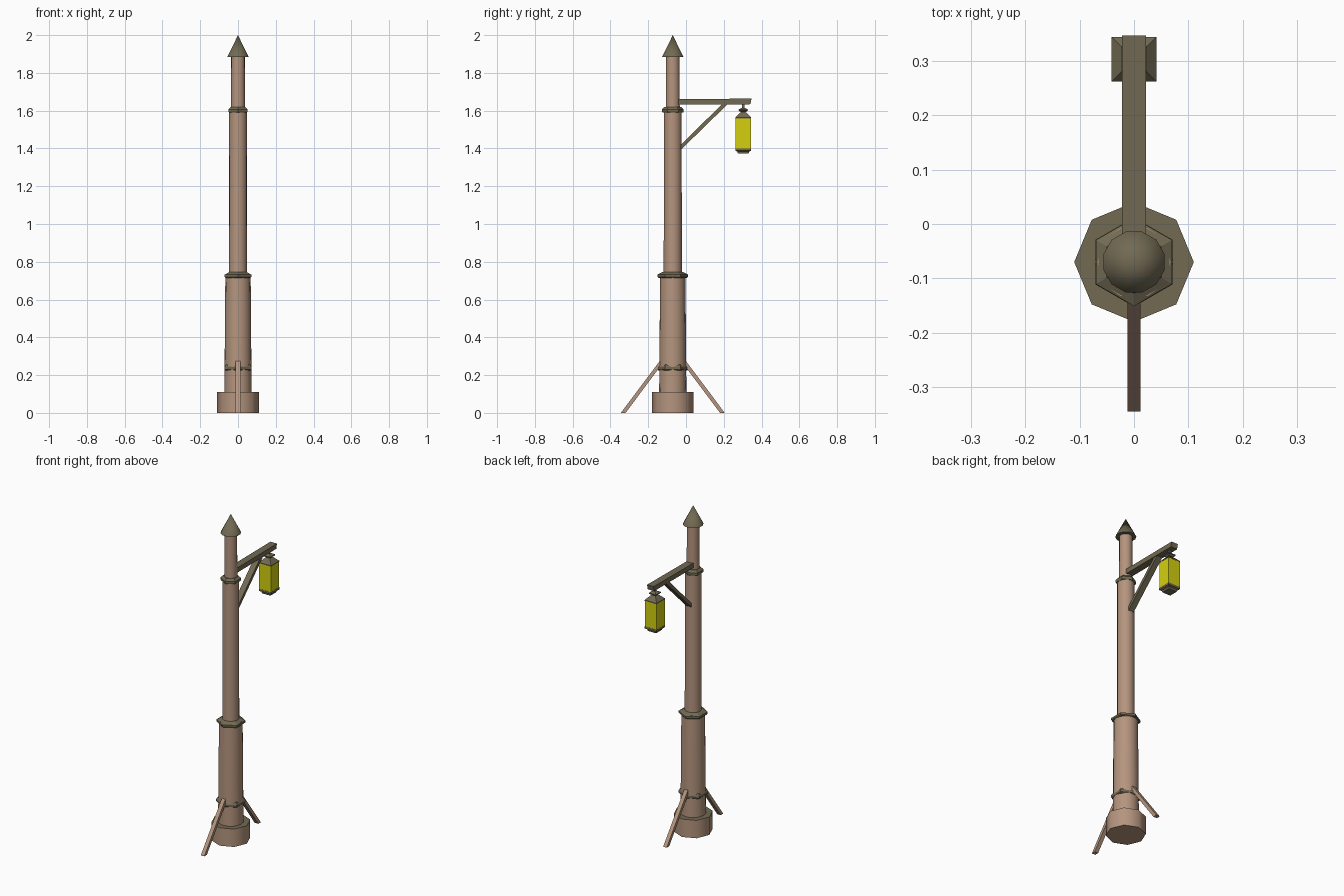
import bpy, bmesh, math

if "Cube" in bpy.data.objects:
    bpy.data.objects.remove(bpy.data.objects["Cube"])

POLE_Y = -0.07      # pole axis
LAMP_Y = 0.303      # lantern axis


def material(name, rgb):
    m = bpy.data.materials.new(name)
    m.diffuse_color = (*rgb, 1)
    m.use_nodes = True
    m.node_tree.nodes["Principled BSDF"].inputs["Base Color"].default_value = m.diffuse_color
    return m


TAN = material("tan wood", (0.46, 0.30, 0.21))
OLIVE = material("olive metal", (0.165, 0.142, 0.085))
YELLOW = material("yellow glass", (0.66, 0.63, 0.005))


def finish(name, bm, mats, smooth=None):
    bmesh.ops.recalc_face_normals(bm, faces=bm.faces)
    mesh = bpy.data.meshes.new(name)
    bm.to_mesh(mesh)
    bm.free()
    for m in mats:
        mesh.materials.append(m)
    ob = bpy.data.objects.new(name, mesh)
    bpy.context.collection.objects.link(ob)
    if smooth:
        bpy.ops.object.select_all(action='DESELECT')
        ob.select_set(True)
        bpy.context.view_layer.objects.active = ob
        bpy.ops.object.shade_smooth_by_angle(angle=math.radians(smooth))
    return ob


def lathe(name, profile, sides, mats, y=POLE_Y, turn=0.0, smooth=None, pick=None):
    """Stack of regular rings from (radius, z) pairs, closed at both ends."""
    bm = bmesh.new()
    rings = []
    for r, z in profile:
        if r == 0:
            rings.append([bm.verts.new((0, y, z))])
            continue
        angles = [math.radians(turn) + math.tau * i / sides for i in range(sides)]
        rings.append([bm.verts.new((r * math.cos(a), y + r * math.sin(a), z)) for a in angles])
    for a, b in zip(rings, rings[1:]):
        for i in range(sides):
            j = (i + 1) % sides
            if len(b) == 1:
                bm.faces.new((a[i], a[j], b[0]))
            else:
                bm.faces.new((a[i], a[j], b[j], b[i]))
    for ring in (rings[0], rings[-1]):
        if len(ring) > 2:
            bm.faces.new(ring)
    bmesh.ops.recalc_face_normals(bm, faces=bm.faces)
    if pick:
        for f in bm.faces:
            f.material_index = pick(f)
    return finish(name, bm, mats, smooth)


def beam(name, outline, half_width, mat):
    """Side outline of (y, z) points, extruded across x."""
    bm = bmesh.new()
    sides = [[bm.verts.new((x, y, z)) for y, z in outline] for x in (-half_width, half_width)]
    n = len(outline)
    for s in sides:
        bm.faces.new(s)
    for i in range(n):
        j = (i + 1) % n
        bm.faces.new((sides[0][i], sides[0][j], sides[1][j], sides[1][i]))
    return finish(name, bm, [mat])


# Octagonal foot with a metal top plate
lathe("base", [(0.11, 0), (0.11, 0.11)], 8, [TAN, OLIVE], smooth=60,
      pick=lambda f: int(f.normal.z > 0.9))

# Three stepped pole sections
lathe("lower_pole", [(0.072, 0.108), (0.067, 0.735)], 16, [TAN], smooth=40)
lathe("middle_pole", [(0.048, 0.735), (0.047, 1.60)], 16, [TAN], smooth=40)
lathe("upper_pole", [(0.037, 1.60), (0.036, 1.90)], 16, [TAN], smooth=40)

# Hexagonal collars with chamfered tops
for name, r, z, inner in (("low_collar", 0.082, 0.225, 0.073),
                          ("middle_collar", 0.081, 0.715, 0.055),
                          ("high_collar", 0.058, 1.59, 0.044)):
    lathe(name, [(r * 0.94, z), (r, z + 0.005), (r, z + 0.017), (inner, z + 0.03)],
          6, [OLIVE], turn=90)

# Pointed cap
lathe("cap", [(0.058, 1.885), (0, 2.0)], 12, [OLIVE], turn=15, smooth=40)

# Two props leaning on the pole
for name, s in (("front_prop", -1), ("back_prop", 1)):
    outline = [(0.275, 0), (0.25, 0), (0.063, 0.25), (0.063, 0.283)]
    beam(name, [(POLE_Y + s * d, z) for d, z in outline], 0.012, TAN)

# Bracket
beam("arm", [(-0.04, 1.632), (0.341, 1.634), (0.347, 1.664), (-0.04, 1.661)], 0.022, OLIVE)
beam("brace", [(-0.028, 1.392), (0.22, 1.634), (0.19, 1.634), (-0.028, 1.418)], 0.018, OLIVE)

# Lantern: square rings, radius measured to the corner
Q = math.sqrt(2)


def square(name, steps, mat):
    lathe(name, [(h * Q, z) for h, z in steps], 4, [mat], y=LAMP_Y, turn=45)


square("lantern_glass", [(0.040, 1.40), (0.040, 1.56)], YELLOW)
square("lantern_bottom", [(0.028, 1.372), (0.031, 1.383), (0.041, 1.388), (0.041, 1.401)], OLIVE)
square("lantern_roof", [(0.041, 1.559), (0.041, 1.564), (0.019, 1.587), (0.012, 1.592),
                        (0.024, 1.600), (0.024, 1.606), (0.009, 1.615)], OLIVE)
square("lantern_hanger", [(0.006, 1.612), (0.006, 1.636)], OLIVE)
